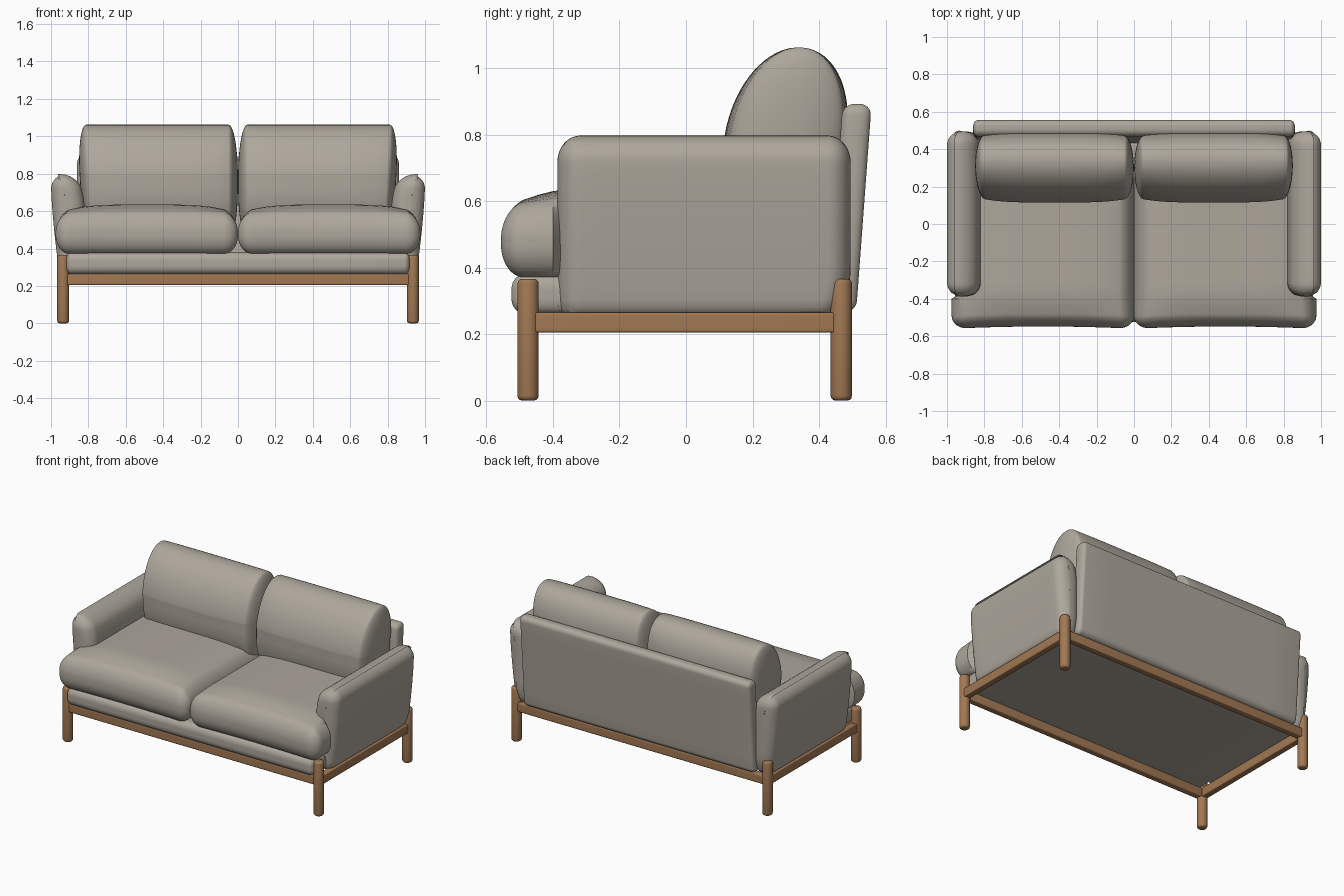
import bpy
import bmesh
from mathutils import Vector

cube = bpy.data.objects.get("Cube")
if cube:
    bpy.data.objects.remove(cube, do_unlink=True)


def make_material(name, rgb):
    mat = bpy.data.materials.new(name)
    mat.use_nodes = True
    colour = (*rgb, 1)
    mat.diffuse_color = colour
    bsdf = mat.node_tree.nodes["Principled BSDF"]
    bsdf.inputs["Base Color"].default_value = colour
    bsdf.inputs["Roughness"].default_value = 0.8
    return mat


FABRIC = make_material("warm grey fabric", (0.42, 0.385, 0.33))
WOOD = make_material("oak wood", (0.36, 0.19, 0.087))


def clamp(value, lo=0.0, hi=1.0):
    return max(lo, min(hi, value))


def finish(name, bm, mat):
    bmesh.ops.recalc_face_normals(bm, faces=bm.faces)
    mesh = bpy.data.meshes.new(name)
    bm.to_mesh(mesh)
    bm.free()
    mesh.materials.append(mat)
    obj = bpy.data.objects.new(name, mesh)
    bpy.context.collection.objects.link(obj)
    bpy.ops.object.select_all(action='DESELECT')
    obj.select_set(True)
    bpy.context.view_layer.objects.active = obj
    bpy.ops.object.shade_smooth_by_angle(angle=0.7)
    return obj


def soft_box(name, lo, hi, radius, mat, warp=None, side=1, cuts=15):
    """Box with elliptical rounded edges, optionally warped and mirrored."""
    lo, hi, radius = Vector(lo), Vector(hi), Vector(radius)
    centre, half = (lo + hi) / 2, (hi - lo) / 2
    bm = bmesh.new()
    bmesh.ops.create_cube(bm, size=2)
    bmesh.ops.subdivide_edges(bm, edges=bm.edges[:], cuts=cuts, use_grid_fill=True)
    for v in bm.verts:
        # Inner half of each axis is flat, outer half rounds the corner
        flat = Vector([clamp(2 * t, -1, 1) for t in v.co])
        corner = Vector([2 * t - f for t, f in zip(v.co, flat)]).normalized()
        p = Vector([c + f * (h - r) + n * r for c, f, h, r, n
                    in zip(centre, flat, half, radius, corner)])
        if warp:
            p = warp(p)
        p.x *= side
        v.co = p
    return finish(name, bm, mat)


def arm_shape(p):
    # Inner face curls outward near the top, outer face tucks in below
    x, y, z = p
    if x < 0.93:
        x += 0.045 * clamp((z - 0.6) / 0.2) ** 2
    else:
        x -= 0.045 * clamp((0.75 - z) / 0.48) ** 1.5
    if y > 0.3:
        y -= 0.03 * clamp((0.4 - z) / 0.14) ** 2
    return Vector((x, y, max(z, 0.265)))


def seat_shape(p):
    # Crowned top, and a front lobe that wraps around the arm
    x, y, z = p
    u = (x - 0.487) / 0.487
    if z > 0.48:
        z += 0.05 * (1 - u ** 4) * clamp((y + 0.58) / 0.2) * (z - 0.48) / 0.105
    if y > -0.36:
        x = min(x, 0.9)
    elif y < -0.45:
        y += 0.012 * (1 - u * u)
    return Vector((x, y, z))


def back_cushion_shape(p):
    # Leaning top with a fuller middle
    x, y, z = p
    u = (x - 0.425) / 0.425
    y = 0.32 + (y - 0.32) * (1 - 0.14 * u ** 4)
    y += 0.04 * clamp((z - 0.79) / 0.27)
    if x > 0.425:
        x += 0.06 * (z - 0.85) * (x - 0.425) / 0.425
    return Vector((x, y, z))


def back_panel_shape(p):
    p.y += 0.046 * (p.z - 0.27) / 0.62
    return p


# Upholstered base and back panel
soft_box("seat_base", (-0.92, -0.525, 0.262), (0.92, 0.46, 0.38),
         (0.03, 0.04, 0.045), FABRIC)
soft_box("back_panel", (-0.86, 0.425, 0.265), (0.86, 0.512, 0.892),
         (0.025, 0.035, 0.035), FABRIC, back_panel_shape)

for label, side in (("left", 1), ("right", -1)):
    # Arms and cushions
    soft_box(label + "_arm", (0.82, -0.387, 0.225), (1.0, 0.495, 0.797),
             (0.08, 0.07, 0.08), FABRIC, arm_shape, side, 23)
    soft_box(label + "_seat_cushion", (0.0, -0.56, 0.37), (0.975, 0.3, 0.585),
             (0.08, 0.07, 0.1), FABRIC, seat_shape, side, 31)
    soft_box(label + "_back_cushion", (0.001, 0.115, 0.45), (0.85, 0.482, 1.062),
             (0.05, 0.18, 0.27), FABRIC, back_cushion_shape, side, 31)

    # Side rail
    soft_box(label + "_side_rail", (0.913, -0.475, 0.205), (0.957, 0.465, 0.265),
             (0.006, 0.006, 0.006), WOOD, None, side, 7)

    # Round legs with softened ends
    for end, y in (("front", -0.475), ("back", 0.467)):
        bm = bmesh.new()
        bmesh.ops.create_cone(bm, cap_ends=True, segments=24,
                              radius1=0.032, radius2=0.032, depth=0.366)
        rims = [e for e in bm.edges
                if abs(e.verts[0].co.z - e.verts[1].co.z) < 0.001]
        bmesh.ops.bevel(bm, geom=rims, offset=0.014, segments=3,
                        profile=0.5, affect='EDGES')
        bmesh.ops.translate(bm, verts=bm.verts, vec=(side * 0.935, y, 0.183))
        finish(end + "_" + label + "_leg", bm, WOOD)

# Long rails
for end, y in (("front", -0.475), ("back", 0.467)):
    soft_box(end + "_rail", (-0.935, y - 0.022, 0.205), (0.935, y + 0.022, 0.265),
             (0.006, 0.006, 0.006), WOOD, None, 1, 7)
